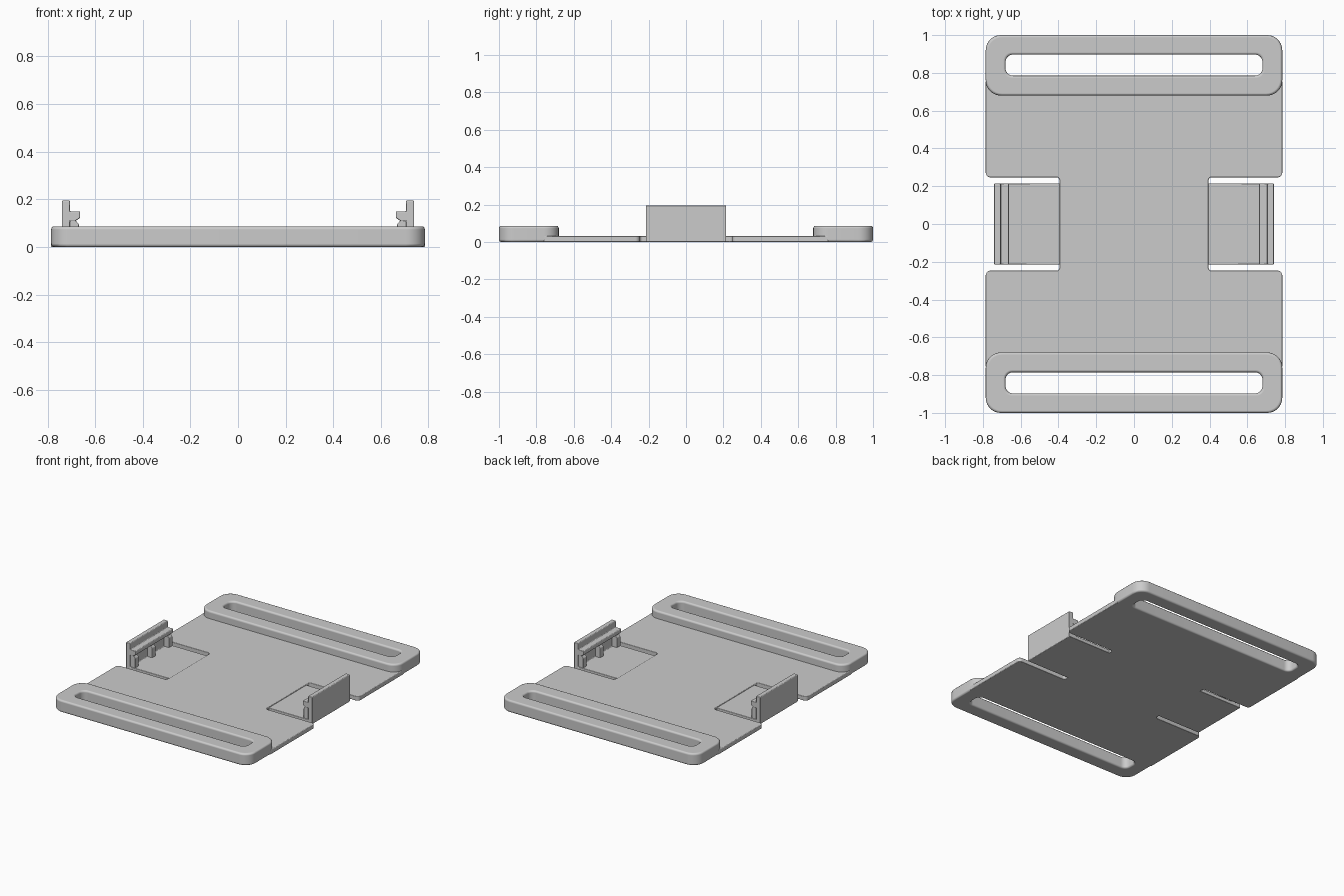
import bpy, bmesh, math
from mathutils import Vector

old = bpy.data.objects.get("Cube")
if old:
    bpy.data.objects.remove(old, do_unlink=True)

grey = bpy.data.materials.new("grey plastic")
grey.use_nodes = True
colour = (0.6, 0.6, 0.6, 1)
grey.diffuse_color = colour
grey.node_tree.nodes["Principled BSDF"].inputs["Base Color"].default_value = colour


def rounded(corners, steps=8):
    """Outline from (x, y, radius) corners, each replaced by a fillet arc."""
    out = []
    for i, (x, y, r) in enumerate(corners):
        p = Vector((x, y))
        a = (Vector(corners[i - 1][:2]) - p).normalized()
        b = (Vector(corners[(i + 1) % len(corners)][:2]) - p).normalized()
        if r == 0:
            out.append(p)
            continue
        centre = p + (a + b) * r
        for k in range(steps + 1):
            t = math.pi / 2 * k / steps
            out.append(centre - b * r * math.cos(t) - a * r * math.sin(t))
    return out


def rectangle(x, y0, y1, r):
    return rounded([(-x, y0, r), (x, y0, r), (x, y1, r), (-x, y1, r)])


def finish(name, bm, bevel):
    bmesh.ops.recalc_face_normals(bm, faces=bm.faces)
    mesh = bpy.data.meshes.new(name)
    bm.to_mesh(mesh)
    bm.free()
    mesh.materials.append(grey)
    mesh.shade_smooth()
    obj = bpy.data.objects.new(name, mesh)
    bpy.context.collection.objects.link(obj)
    mod = obj.modifiers.new("soft edges", "BEVEL")
    mod.width = bevel
    mod.segments = 3
    mod.limit_method = "ANGLE"
    mod.angle_limit = math.radians(35)
    mod.harden_normals = True
    return obj


def extrude(bm, points, vector):
    """Solid from a closed list of 3D points."""
    face = bm.faces.new([bm.verts.new(p) for p in points])
    new = bmesh.ops.extrude_face_region(bm, geom=[face])["geom"]
    verts = [v for v in new if isinstance(v, bmesh.types.BMVert)]
    bmesh.ops.translate(bm, verts=verts, vec=vector)


HALF = 0.785       # half width
PLATE = 0.032      # plate thickness
BAR = 0.087        # strap bar height
NOTCH_X, NOTCH_Y = 0.395, 0.247
TAB_Y = 0.215

# Base plate with a notch in each side
right = [(HALF, -0.76, 0), (HALF, -NOTCH_Y, 0.025), (NOTCH_X, -NOTCH_Y, 0.015),
         (NOTCH_X, NOTCH_Y, 0.015), (HALF, NOTCH_Y, 0.025), (HALF, 0.76, 0)]
left = [(-x, y, r) for x, y, r in reversed(right)]
bm = bmesh.new()
extrude(bm, [(p.x, p.y, 0) for p in rounded(right + left)], (0, 0, PLATE))
finish("base_plate", bm, 0.005)

# Strap bars: rounded rings around a long slot
for name, side in (("front_strap_bar", -1), ("back_strap_bar", 1)):
    bm = bmesh.new()
    loops = []
    for outline in (rectangle(HALF, 0.68, 1.0, 0.08), rectangle(0.68, 0.785, 0.897, 0.04)):
        for z in (0, BAR):
            loops.append([bm.verts.new((p.x, p.y * side, z)) for p in outline])
    outer_low, outer_top, inner_low, inner_top = loops
    n = len(outer_low)
    for a, b in ((outer_low, outer_top), (outer_top, inner_top),
                 (inner_top, inner_low), (inner_low, outer_low)):
        for i in range(n):
            j = (i + 1) % n
            bm.faces.new((a[i], a[j], b[j], b[i]))
    finish(name, bm, 0.014)

# Side clips: flexible tab, upright wall and hook, with ribs under the hook
clip = [(0.385, 0), (0.74, 0), (0.74, 0.195), (0.706, 0.195), (0.706, 0.15),
        (0.663, 0.15), (0.663, 0.122), (0.685, 0.108), (0.706, 0.108),
        (0.706, 0.027), (0.385, 0.027)]
rib = [(0.72, 0.01), (0.668, 0.01), (0.668, 0.095), (0.685, 0.115), (0.72, 0.115)]
for name, side in (("left", 1), ("right", -1)):
    bm = bmesh.new()
    extrude(bm, [(x * side, -TAB_Y, z) for x, z in clip], (0, 2 * TAB_Y, 0))
    finish(name + "_clip", bm, 0.005)
    bm = bmesh.new()
    for y in (-TAB_Y + 0.004, -0.02, TAB_Y - 0.044):
        extrude(bm, [(x * side, y, z) for x, z in rib], (0, 0.04, 0))
    finish(name + "_clip_ribs", bm, 0.004)
